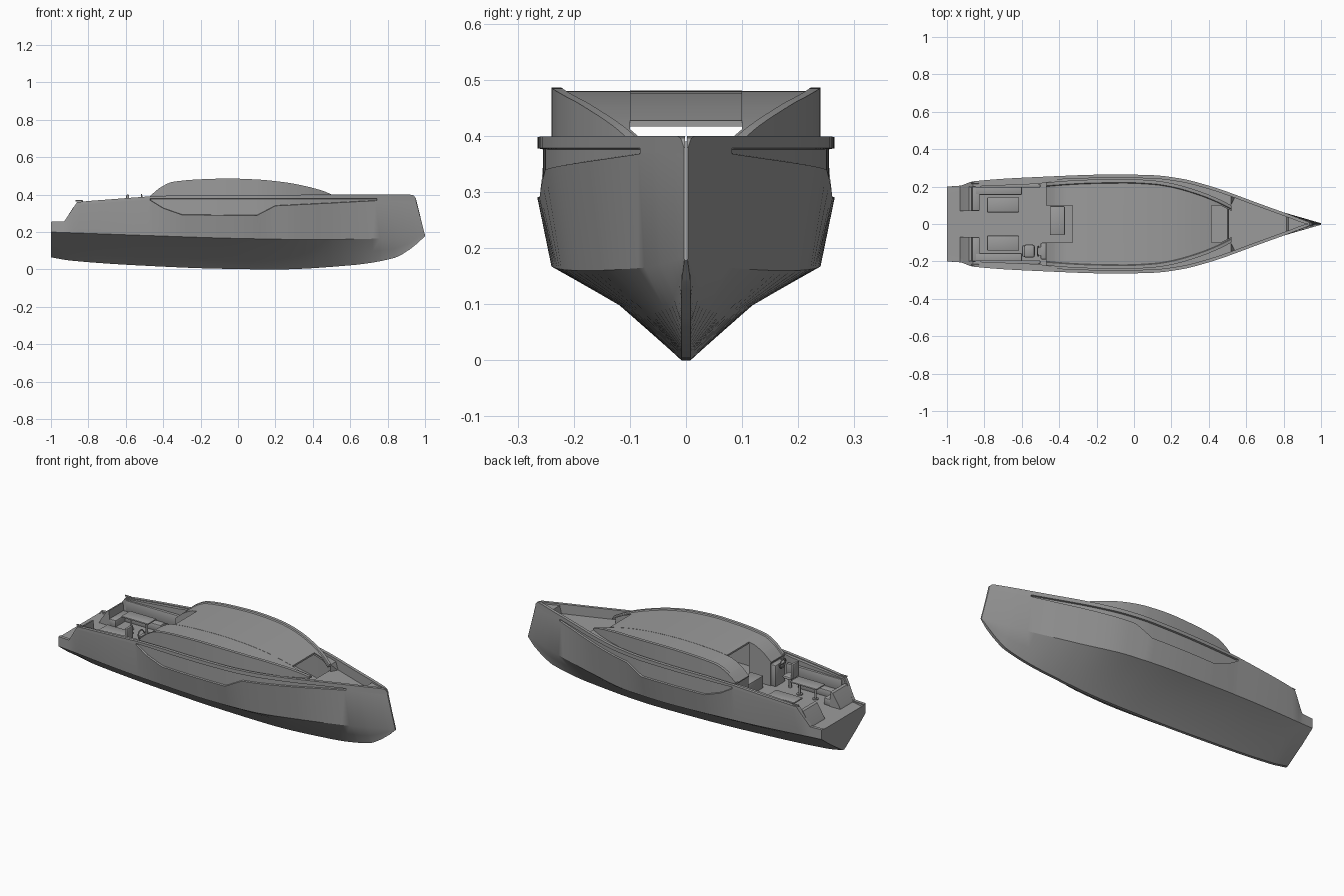
import bpy, bmesh, math
from mathutils import Matrix

if "Cube" in bpy.data.objects:
    bpy.data.objects.remove(bpy.data.objects["Cube"])

GREY = bpy.data.materials.new("dark_grey")
GREY.diffuse_color = (.33, .33, .33, 1)
GREY.use_nodes = True
GREY.node_tree.nodes["Principled BSDF"].inputs["Base Color"].default_value = GREY.diffuse_color


def lin(tab, x):
    """Straight-line interpolation of (x, value) pairs."""
    if x <= tab[0][0]:
        return tab[0][1]
    for (a, p), (b, q) in zip(tab, tab[1:]):
        if x <= b:
            return p + (q - p) * (x - a) / (b - a)
    return tab[-1][1]


def smooth(tab, x):
    """Rounded interpolation of (x, value) pairs without overshoot."""
    n = len(tab)
    d = [(tab[i + 1][1] - tab[i][1]) / (tab[i + 1][0] - tab[i][0]) for i in range(n - 1)]
    m = [d[0]] + [2 * p * q / (p + q) if p * q > 0 else 0 for p, q in zip(d, d[1:])] + [d[-1]]
    x = min(max(x, tab[0][0]), tab[-1][0])
    i = next(k for k in range(n - 1) if x <= tab[k + 1][0])
    h = tab[i + 1][0] - tab[i][0]
    t = (x - tab[i][0]) / h
    return ((2*t**3 - 3*t*t + 1) * tab[i][1] + (t**3 - 2*t*t + t) * h * m[i]
            + (3*t*t - 2*t**3) * tab[i + 1][1] + (t**3 - t*t) * h * m[i + 1])


def finish(name, bm, angle=30):
    bmesh.ops.recalc_face_normals(bm, faces=bm.faces[:])
    me = bpy.data.meshes.new(name)
    bm.to_mesh(me)
    bm.free()
    me.materials.append(GREY)
    ob = bpy.data.objects.new(name, me)
    bpy.context.collection.objects.link(ob)
    bpy.ops.object.select_all(action='DESELECT')
    ob.select_set(True)
    bpy.context.view_layer.objects.active = ob
    bpy.ops.object.shade_smooth_by_angle(angle=math.radians(angle))


def loft(name, stations):
    """Skin half-sections lying at y >= 0, cap both ends and reflect to the other side."""
    bm = bmesh.new()
    vs = [[bm.verts.new(p) for p in st] for st in stations]
    for a, b in zip(vs, vs[1:]):
        for i in range(len(a) - 1):
            bm.faces.new((a[i], a[i + 1], b[i + 1], b[i]))
    bm.faces.new(vs[0])
    bm.faces.new(vs[-1])
    bmesh.ops.mirror(bm, geom=bm.verts[:] + bm.edges[:] + bm.faces[:], axis='Y', merge_dist=1e-5)
    bmesh.ops.remove_doubles(bm, verts=bm.verts[:], dist=1e-5)
    finish(name, bm)


def box(name, x0, x1, y0, y1, z0, z1, bevel=0.006, both=False):
    for s in ((1, -1) if both else (1,)):
        bm = bmesh.new()
        bmesh.ops.create_cube(bm, size=1)
        mat = Matrix.Translation(((x0 + x1) / 2, s * (y0 + y1) / 2, (z0 + z1) / 2))
        bm.transform(mat @ Matrix.Diagonal((x1 - x0, y1 - y0, z1 - z0, 1)))
        if bevel:
            bmesh.ops.bevel(bm, geom=bm.edges[:], offset=bevel, segments=2, profile=0.5, affect='EDGES')
        finish(name, bm)


def slab(name, pts, y0, y1):
    """Side profile (x, z) extruded from y0 to y1, on both sides."""
    for s in (1, -1):
        bm = bmesh.new()
        f = bm.faces.new([bm.verts.new((x, s * y0, z)) for x, z in pts])
        ex = bmesh.ops.extrude_face_region(bm, geom=[f])
        moved = [v for v in ex["geom"] if isinstance(v, bmesh.types.BMVert)]
        bmesh.ops.translate(bm, vec=(0, s * (y1 - y0), 0), verts=moved)
        finish(name, bm)


def rod(name, x, y, z0, z1, r):
    bm = bmesh.new()
    bmesh.ops.create_cone(bm, cap_ends=True, segments=14, radius1=r, radius2=r, depth=z1 - z0)
    bm.transform(Matrix.Translation((x, y, (z0 + z1) / 2)))
    finish(name, bm)


# Hull lines: beam, sheer, keel, chines, and recess lower edge along the length
BEAM = [(-1, .2), (-.93, .205), (-.86, .228), (-.5, .252), (-.1, .265), (.1, .261), (.25, .243),
        (.4, .205), (.5, .172), (.7, .105), (.85, .056), (1, .004)]
SHEER = [(-1, .255), (-.93, .256), (-.9, .30), (-.86, .36), (-.8, .366), (-.47, .391), (-.3, .397),
         (.5, .4), (.965, .4), (.985, .396), (1, .38)]
KEEL = [(-1, .065), (-.9, .048), (-.5, .02), (-.1, .004), (.2, 0), (.6, .022), (.83, .06), (.93, .115), (1, .178)]
CHINE_Y = [(-1, .2), (-.5, .233), (-.1, .24), (.2, .222), (.5, .148), (.8, .062), (1, .004)]
CHINE_Z = [(-1, .2), (-.5, .182), (0, .166), (.4, .16), (.75, .165), (1, .183)]
MID_Y = [(-1, .12), (0, .12), (.3, .1), (.6, .06), (.8, .028), (1, .003)]
MID_Z = [(-1, .14), (-.5, .115), (0, .1), (.5, .088), (.8, .105), (.93, .145), (1, .18)]
RECESS = [(-.47, .37), (-.4, .327), (-.3, .292), (.1, .288), (.2, .34), (.77, .368)]
# Cabin outline and arched rim
CABIN_Y = [(-1, .165), (-.86, .2), (-.5, .215), (-.47, .222), (-.2, .238), (-.05, .24), (.1, .233),
           (.2, .218), (.35, .175), (.45, .135), (.52, .1), (.55, .3)]
RIM = [(-.47, .392), (-.42, .435), (-.35, .468), (-.2, .482), (-.05, .486), (.1, .481), (.25, .466),
       (.38, .441), (.46, .418), (.52, .392)]
DECK = [(-.47, .385), (.52, .385), (.54, .345), (.85, .345), (.86, .39)]
FLOOR = [(.5, .25), (.505, .345), (.85, .345), (.86, .39)]


def hull_station(u):
    w, top = smooth(BEAM, u), lin(SHEER, u)
    yc, zc = smooth(CHINE_Y, u), smooth(CHINE_Z, u)
    xs = u - .048 * max(0, (u - .5) / .5)
    side = lambda z: yc + (w - yc) * min(1, (z - zc) / (.285 - zc))
    d = .01 if -.47 < u < .77 else 0
    zd = min(.378, top - .01)
    za = min(lin(RECESS, u), zd - .006)
    deck = top - .004 if u < -.47 else min(lin(DECK, u), top - .004)
    floor = min(lin(FLOOR, u), deck)
    yi = max(w - .018, .002)
    yw = max(min(lin(CABIN_Y, u), w - .022), .001)
    km, ym = smooth(KEEL, u), smooth(MID_Y, u)
    return [(u, 0, km), (u, min(.008, ym), km), (u, ym, smooth(MID_Z, u)), (u, yc, zc),
            (xs, side(za), za), (xs, side(za) - d, za + .002), (xs, side(zd) - d, zd - .002),
            (xs, side(zd), zd), (xs, w, top), (xs, yi, top), (xs, yi, deck), (xs, yw, deck),
            (xs, yw, floor), (xs, 0, floor)]


us = {round(-1 + i * .04, 3) for i in range(51)}
us |= {p[0] for t in (SHEER, RECESS, DECK, FLOOR) for p in t} | {-.465, .765}
loft("hull", [hull_station(u) for u in sorted(us)])

# Cabin sides with raised rim and side roof panels, as a closed shell
xs = sorted({-.47 + .99 * i / 44 for i in range(45)} | {p[0] for p in RIM})
sides = []
for x in xs:
    w, z = smooth(CABIN_Y[:-1], x), smooth(RIM, x)
    yi = min(.1, w - .03)
    ring = [(w, .376), (w, z), (w - .018, z), (w - .022, z - .006), (yi, z - .006),
            (yi, z - .012), (w - .006, z - .012), (w - .006, .376), (w, .376)]
    sides.append([(x, y, h) for y, h in ring])
loft("cabin_sides", sides)

# Centre roof panel, open below at the windscreen
roof = []
for i in range(33):
    x = -.33 + .745 * i / 32
    z = smooth(RIM, x) - .005
    roof.append([(x, 0, z), (x, .1, z), (x, .1, z - .01), (x, 0, z - .01)])
loft("roof_panel", roof)

# Aft bulkhead and doorway
box("bulkhead", -.465, -.445, .1, .222, .25, .385, 0, True)
arch = [(x, smooth(RIM, x) - .007) for x in (-.465, -.44, -.42, -.39, -.36, -.33)]
slab("door_jamb", [(-.465, .25)] + arch + [(-.33, .25)], .1, .112)
box("door_step", -.45, -.37, -.06, .095, .25, .32, .004)

# Helm: console, wheel and chair
box("helm_console", -.5, -.464, -.19, -.1, .25, .375, .008)
bpy.ops.mesh.primitive_torus_add(major_segments=28, minor_segments=8, major_radius=.026, minor_radius=.0035,
                                 location=(-.512, -.145, .375), rotation=(0, math.radians(80), 0))
bpy.context.object.name = "steering_wheel"
bpy.context.object.data.materials.append(GREY)
bpy.ops.object.shade_smooth()
box("wheel_spoke", -.514, -.498, -.168, -.122, .37, .376, 0)
rod("chair_post", -.56, -.145, .25, .31, .008)
box("chair_seat", -.59, -.53, -.18, -.11, .305, .325, .012)
box("chair_back", -.598, -.582, -.175, -.115, .315, .4, .006)

# Cockpit benches and sloping stern seats beside the central gangway
box("side_bench", -.85, -.6, .155, .208, .25, .29, .006, True)
box("bench_back", -.85, -.5, .195, .214, .285, .352, .005, True)
box("stern_seat", -.87, -.825, .07, .2, .25, .29, .006, True)
slab("stern_seat_back", [(-.93, .25), (-.925, .262), (-.882, .33), (-.868, .335), (-.86, .25)], .07, .2)

# Tables on posts, and mooring cleats
box("table", -.785, -.615, .062, .142, .322, .331, .004, True)
for s in (1, -1):
    for x in (-.75, -.65):
        rod("table_post", x, s * .102, .25, .324, .006)
        rod("table_foot", x, s * .102, .25, .255, .016)
box("cleat", -.87, -.83, .215, .222, .362, .37, .002, True)
